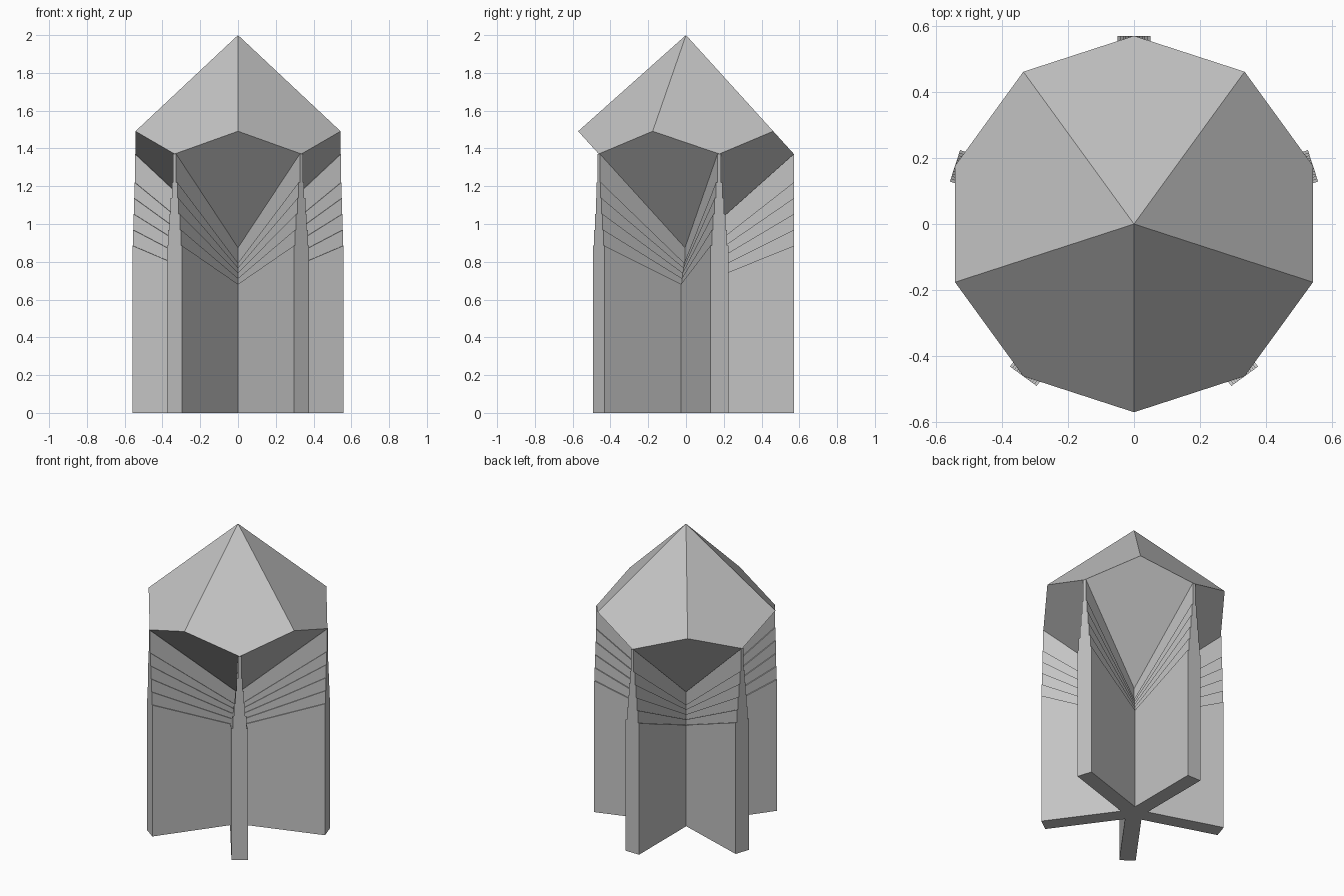
import bpy, bmesh
from math import radians, tan, cos, sin
from mathutils import Vector

cube = bpy.data.objects.get("Cube")
if cube:
    bpy.data.objects.remove(cube, do_unlink=True)

grey = bpy.data.materials.new("stone grey")
grey.use_nodes = True
colour = (0.55, 0.55, 0.55, 1)
grey.diffuse_color = colour
grey.node_tree.nodes["Principled BSDF"].inputs["Base Color"].default_value = colour

SIDES = 5
RADIUS = 0.571
MIDDLE = 1.431                             # height of the head's middle
HALF = 2 - MIDDLE                          # head centre to either tip
ZIGZAG = HALF * tan(radians(18)) ** 2      # keeps the kite faces flat


def polar(r, degrees, z, across=0):
    a = radians(degrees)
    return Vector((r * cos(a) - across * sin(a), r * sin(a) + across * cos(a), z))


def finish(name, bm):
    bmesh.ops.recalc_face_normals(bm, faces=bm.faces)
    mesh = bpy.data.meshes.new(name)
    bm.to_mesh(mesh)
    bm.free()
    mesh.materials.append(grey)
    obj = bpy.data.objects.new(name, mesh)
    bpy.context.collection.objects.link(obj)
    return obj


# Ten-sided head: kite faces between two tips and a zigzag girdle
bm = bmesh.new()
tips = [bm.verts.new((0, 0, MIDDLE + HALF)), bm.verts.new((0, 0, MIDDLE - HALF))]
girdle = [bm.verts.new(polar(RADIUS, -90 + 36 * i, MIDDLE + ZIGZAG * (-1) ** i))
          for i in range(2 * SIDES)]
for i in range(2 * SIDES):
    # a kite hangs from each tip around every second girdle corner
    tip = tips[0] if i % 2 else tips[1]
    bm.faces.new((tip, girdle[i - 1], girdle[i], girdle[(i + 1) % (2 * SIDES)]))
finish("faceted_head", bm)


# Five-finned stand: star-shaped rings, stepped thinner towards the head
def star_ring(bm, half_width, z_axis, z_rim):
    inner = half_width / tan(radians(36))
    z_inner = z_axis + (z_rim - z_axis) * inner / RADIUS
    ring = []
    for i in range(SIDES):
        angle = -54 + 72 * i
        ring.append(bm.verts.new(polar(RADIUS, angle, z_rim, -half_width)))
        ring.append(bm.verts.new(polar(RADIUS, angle, z_rim, half_width)))
        ring.append(bm.verts.new(polar(inner, angle, z_inner, half_width)))
    return ring


STEPS = 5
bm = bmesh.new()
width = 0.05
rings = [star_ring(bm, width, 0, 0)]
for k in range(STEPS):
    line = (0.654 + 0.03 * k, 0.885 + 0.084 * k)
    rings.append(star_ring(bm, width, *line))
    width -= 0.008
    rings.append(star_ring(bm, width, *line))
rings.append(star_ring(bm, width, MIDDLE - HALF, MIDDLE - ZIGZAG))

for low, high in zip(rings, rings[1:]):
    for i in range(len(low)):
        j = (i + 1) % len(low)
        bm.faces.new((low[i], low[j], high[j], high[i]))
for ring in (rings[0], rings[-1]):
    bm.faces.new(ring[2::3])
    for i in range(0, len(ring), 3):
        bm.faces.new((ring[i - 1], ring[i], ring[i + 1], ring[i + 2]))
finish("finned_stand", bm)
